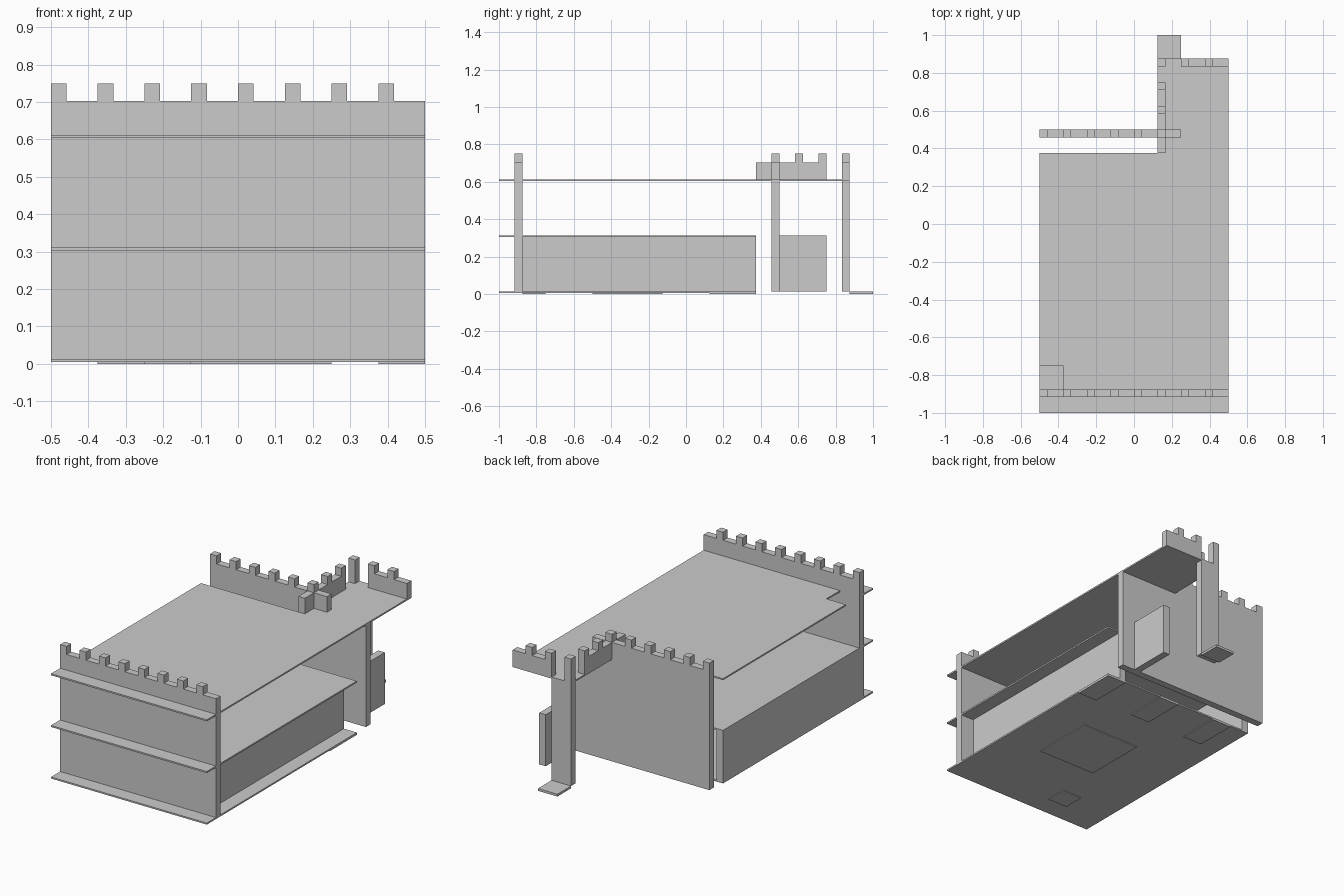
import bpy, bmesh

if "Cube" in bpy.data.objects:
    bpy.data.objects.remove(bpy.data.objects["Cube"])

C = 0.125          # plan grid cell
T = C / 3          # wall thickness
F0, F1, F2 = 0.0045, 0.3035, 0.6035   # undersides of the three floors
D = 0.009          # floor thickness
TOP, MERLON = 0.703, 0.75


def box(name, x0, x1, y0, y1, z0, z1):
    return prism(name, [(x0, y0), (x1, y0), (x1, y1), (x0, y1)], z0, z1)


def prism(name, outline, z0, z1):
    bm = bmesh.new()
    face = bm.faces.new([bm.verts.new((x, y, z0)) for x, y in outline])
    ext = bmesh.ops.extrude_face_region(bm, geom=[face])
    verts = [v for v in ext["geom"] if isinstance(v, bmesh.types.BMVert)]
    bmesh.ops.translate(bm, verts=verts, vec=(0, 0, z1 - z0))
    bmesh.ops.recalc_face_normals(bm, faces=bm.faces)
    mesh = bpy.data.meshes.new(name)
    bm.to_mesh(mesh)
    bm.free()
    obj = bpy.data.objects.new(name, mesh)
    bpy.context.collection.objects.link(obj)
    return obj


def merlons_x(name, x0, count, y):
    for i in range(count):
        x = x0 + i * C
        box(name, x, x + T, y, y + T, TOP, MERLON)


# Floor slabs; the roof has a hatch notch and a rear wing
box("ground_floor", -.5, .5, -1, .375, F0, F0 + D)
box("middle_floor", -.5, .5, -1, .375, F1, F1 + D)
prism("roof_floor", [(-.5, -1), (.5, -1), (.5, .875), (.125, .875), (.125, .375),
                     (-.5, .375), (-.5, -.75), (-.375, -.75), (-.375, -.875),
                     (-.5, -.875)], F2, F2 + D)

# Front wall
box("front_wall", -.5, .5, -.875 - T, -.875, F0 + D, TOP)
merlons_x("front_merlon", -.5, 8, -.875 - T)

# Rear wall, lower to the right under the roof wing
y = .5 - T
prof_z = F0 + D
box("rear_wall", -.5, .25, y, .5, prof_z, TOP)
box("rear_wall_low", .25, .5, y, .5, prof_z, F2)
merlons_x("rear_merlon", -.5, 6, y)

# Side parapet on the roof wing
box("side_parapet", .125, .125 + T, .375, .75, F2 + D, TOP)
for i in (1, 2):
    y1 = .5 + i * C
    box("side_merlon", .125, .125 + T, y1 - T, y1, TOP, MERLON)

# Rear pillar, corner post and rear parapet
y = .875 - T
box("rear_pillar", .125, .25, y, .875, F0 + D, F2)
box("corner_post", .125, .125 + T, y, .875, F2 + D, MERLON)
box("rear_parapet", .25, .5, y, .875, F2, TOP)
merlons_x("rear_parapet_merlon", .25, 2, y)

# Ground storey side walls and rear stub wall
box("left_wall", -.5, -.5 + T, -.875, .375, F0 + D, F1)
box("right_wall", .375, .375 + T, -.875, .375, F0 + D, F1)
box("rear_stub_wall", .375, .375 + T, .5, .75, F0 + D, F1 + D)

# Doorstep behind the pillar
box("doorstep", .125, .25, .875, 1, 0, F0 + D)

# Thin pads under the ground floor
for x0, x1, y0, y1 in [(-.125, .25, -.5, -.125), (-.25, -.125, -.875, -.75),
                       (-.375, -.25, .125, .375), (0, .125, .125, .375),
                       (.375, .5, .125, .375)]:
    box("floor_pad", x0, x1, y0, y1, 0, F0)
